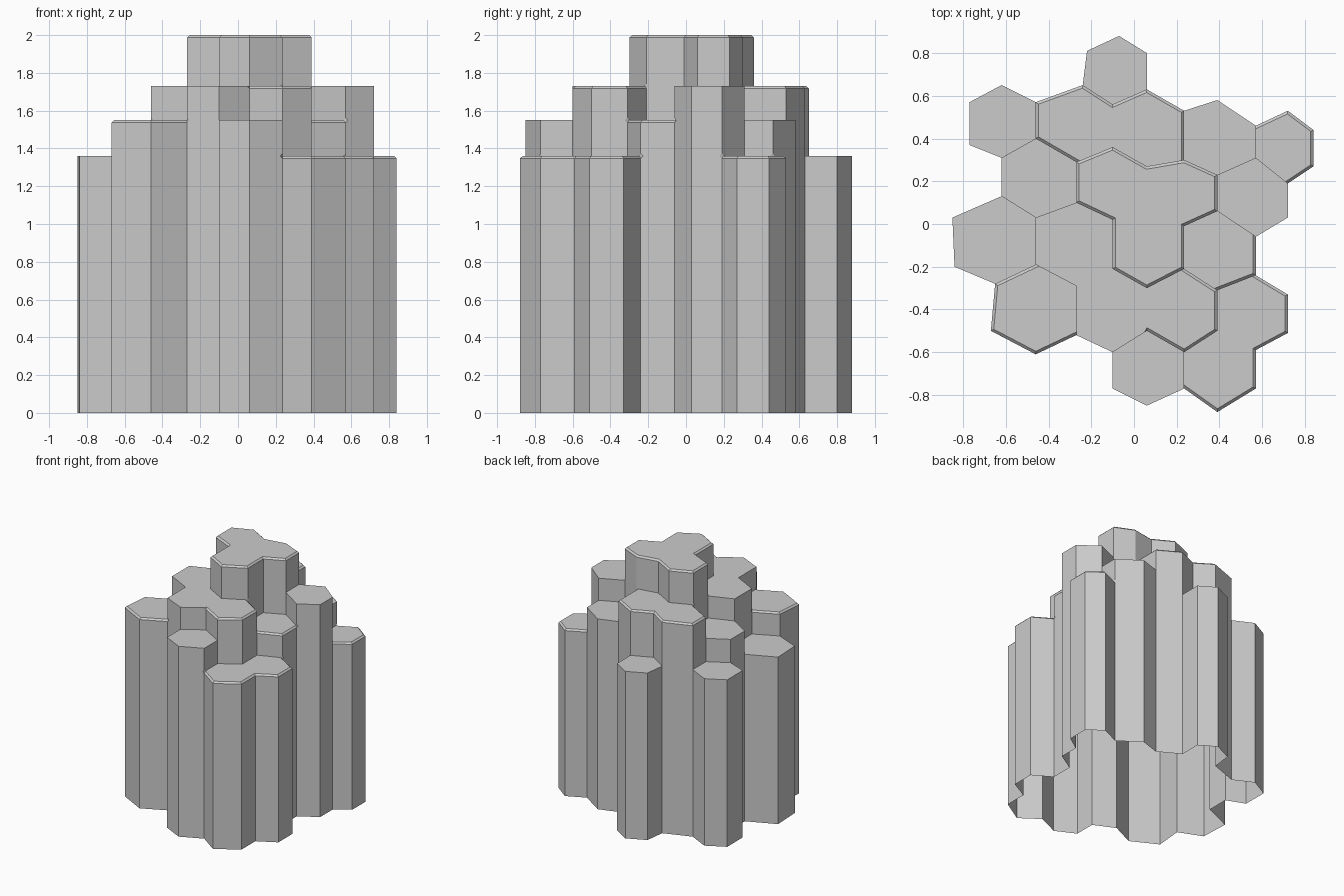
import bpy
import bmesh
from math import radians

if "Cube" in bpy.data.objects:
    bpy.data.objects.remove(bpy.data.objects["Cube"], do_unlink=True)

# Plan of the honeycomb in hundredths: shared column positions, then the
# zigzag line between each pair of rows as (first column, depths)
COLUMNS = [-77, -62, -46, -27, -10, 6, 23.5, 39, 57, 72, 84]
ZIGZAGS = [
    (3, [81, 88, 80]),
    (0, [57, 65, 57, 65, 56, 63, 53, 58, 46, 53, 44]),
    (0, [37, 31, 40, 29, 36, 27, 30, 23, 31, 19, 27]),
    (0, [3, 13, 3, 10, 2, 7, -1, 6, -6, 3]),
    (0, [-20, -28, -19, -29, -21, -30, -21, -31, -24, -33]),
    (1, [-50, -61, -52, -60, -50, -60, -50, -59, -51]),
    (4, [-77, -85, -77, -88, -77]),
]
# Irregular corners: (zigzag, column) -> sideways shift
SHIFTS = {(3, 0): -8, (4, 0): -7, (4, 1): -3, (5, 1): -5,
          (0, 3): 5, (1, 3): 3, (0, 4): 3}

# Rows of columns from back to front: first column and one letter per column
# (low, mid, high, top); capitals have a chamfered rim
ROWS = [(3, "l"), (0, "lHHmL"), (1, "mTTh"), (0, "lhTM"), (1, "MhHl"), (4, "mL")]
ROWS[4] = (1, "MhHL")
LEVELS = [0.0, 1.36, 1.55, 1.73, 2.0]
RANK = {"l": 1, "m": 2, "h": 3, "t": 4}
RIM = 0.013


def corner(key, level):
    """Position of a honeycomb corner at a height level."""
    line, col = key
    first, depths = ZIGZAGS[line]
    x = COLUMNS[col] + SHIFTS.get(key, 0)
    return (x / 100, depths[col - first] / 100, LEVELS[level])


def stone_material():
    mat = bpy.data.materials.new("stone grey")
    mat.use_nodes = True
    colour = (0.6, 0.6, 0.6, 1.0)
    mat.diffuse_color = colour
    mat.node_tree.nodes["Principled BSDF"].inputs["Base Color"].default_value = colour
    return mat


# Collect the cells and note which one lies on each side of every edge
cells = []
owner = {}
for row, (start, letters) in enumerate(ROWS):
    for i, letter in enumerate(letters):
        cols = [start + 2 * i + k for k in range(3)]
        ring = [(row + 1, c) for c in cols] + [(row, c) for c in reversed(cols)]
        rank = RANK[letter.lower()]
        cells.append((ring, rank, letter.isupper()))
        for a, b in zip(ring, ring[1:] + ring[:1]):
            owner[a, b] = rank

bm = bmesh.new()
verts = {}


def vert(key, level):
    if (key, level) not in verts:
        verts[key, level] = bm.verts.new(corner(key, level))
    return verts[key, level]


# Caps, and walls wherever the neighbouring column is lower or missing
rims = []
for ring, rank, chamfered in cells:
    bm.faces.new([vert(k, rank) for k in ring])
    for a, b in zip(ring, ring[1:] + ring[:1]):
        below = owner.get((b, a), 0)
        for lv in range(below, rank):
            bm.faces.new([vert(a, lv), vert(b, lv), vert(b, lv + 1), vert(a, lv + 1)])
        if chamfered and below < rank:
            rims.append(bm.edges.get([vert(a, rank), vert(b, rank)]))

# Chamfer the rims and merge coplanar faces
bmesh.ops.bevel(bm, geom=rims, offset=RIM, offset_type='OFFSET',
                segments=1, profile=0.5, affect='EDGES', clamp_overlap=True)
bmesh.ops.dissolve_limit(bm, angle_limit=radians(1), verts=bm.verts[:], edges=bm.edges[:])

mesh = bpy.data.meshes.new("stone_columns")
bm.to_mesh(mesh)
bm.free()
mesh.materials.append(stone_material())
obj = bpy.data.objects.new("stone_columns", mesh)
bpy.context.collection.objects.link(obj)
